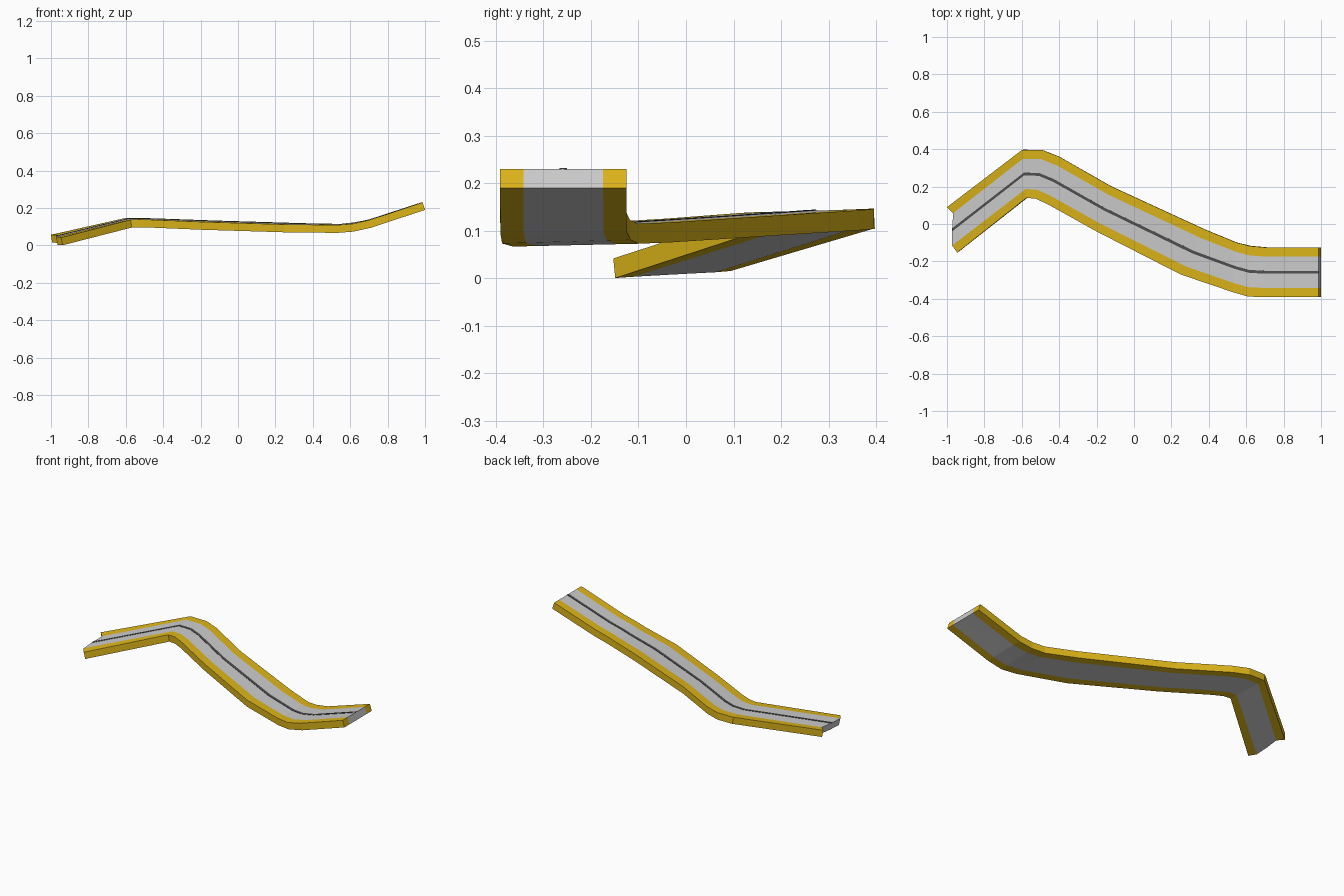
import bpy, bmesh
from mathutils import Vector

if "Cube" in bpy.data.objects:
    bpy.data.objects.remove(bpy.data.objects["Cube"])

THICK = 0.042
# paired top edges of the ramp, from the low left end to the raised right end
LEFT = [(-1.0, .09, .057), (-.60, .395, .147), (-.49, .395, .146), (-.40, .36, .143),
        (-.12, .20, .133), (.38, -.03, .118), (.55, -.10, .115), (.62, -.118, .123),
        (.70, -.125, .138), (.987, -.125, .23)]
RIGHT = [(-.945, -.153, .042), (-.575, .14, .137), (-.525, .135, .139), (-.46, .105, .137),
         (-.20, -.04, .126), (.25, -.27, .112), (.53, -.365, .109), (.61, -.388, .115),
         (.70, -.391, .135), (.987, -.391, .23)]
# the border strips are cut square at the low end, so their seams are offset there
CUT = {.185: Vector((-.972, -.115)), .815: Vector((-.967, .058))}


def rail(f, lift=0.0, depth=THICK):
    """Top and bottom polylines at width fraction f (0 right, 1 left)."""
    pts = [Vector(r).lerp(Vector(l), f) for r, l in zip(RIGHT, LEFT)]
    if f in CUT:
        pts[0].x, pts[0].y = CUT[f]
    top, bottom = [], []
    for i, p in enumerate(pts):
        t = (pts[min(i + 1, len(pts) - 1)] - pts[max(i - 1, 0)]).normalized()
        across = (Vector(LEFT[i]) - Vector(RIGHT[i])).normalized()
        up = t.cross(across).normalized()
        top.append(p + up * lift)
        bottom.append(p + up * (lift - depth))
    return top, bottom


def strip(name, fractions, colour=None, lift=0.0, depth=THICK):
    """Closed slab running along the path through the given width fractions."""
    bm = bmesh.new()
    rails = [rail(f, lift, depth) for f in fractions]
    loops = [r[0] for r in rails] + [r[1] for r in reversed(rails)]
    rows = [[bm.verts.new(lp[i]) for lp in loops] for i in range(len(LEFT))]
    n = len(loops)
    for a, b in zip(rows, rows[1:]):
        for k in range(n):
            bm.faces.new((a[k], a[(k + 1) % n], b[(k + 1) % n], b[k]))
    m = len(fractions)
    for row in (rows[0], rows[-1]):
        for k in range(m - 1):
            bm.faces.new((row[k], row[k + 1], row[n - 2 - k], row[n - 1 - k]))
    bmesh.ops.recalc_face_normals(bm, faces=bm.faces[:])
    mesh = bpy.data.meshes.new(name)
    bm.to_mesh(mesh)
    bm.free()
    obj = bpy.data.objects.new(name, mesh)
    bpy.context.collection.objects.link(obj)
    if colour:
        mat = bpy.data.materials.new(name + "_paint")
        mat.diffuse_color = colour
        mat.use_nodes = True
        mat.node_tree.nodes["Principled BSDF"].inputs["Base Color"].default_value = mat.diffuse_color
        mesh.materials.append(mat)
    return obj


YELLOW = (.72, .46, .01, 1)
# grey deck with yellow borders on both sides
strip("deck", [.185, .5, .815])
strip("right_border", [0, .185], YELLOW)
strip("left_border", [.815, 1], YELLOW)
# thin dark line along the middle
strip("centre_line", [.471, .529], (.08, .08, .08, 1), lift=.002, depth=.004)
